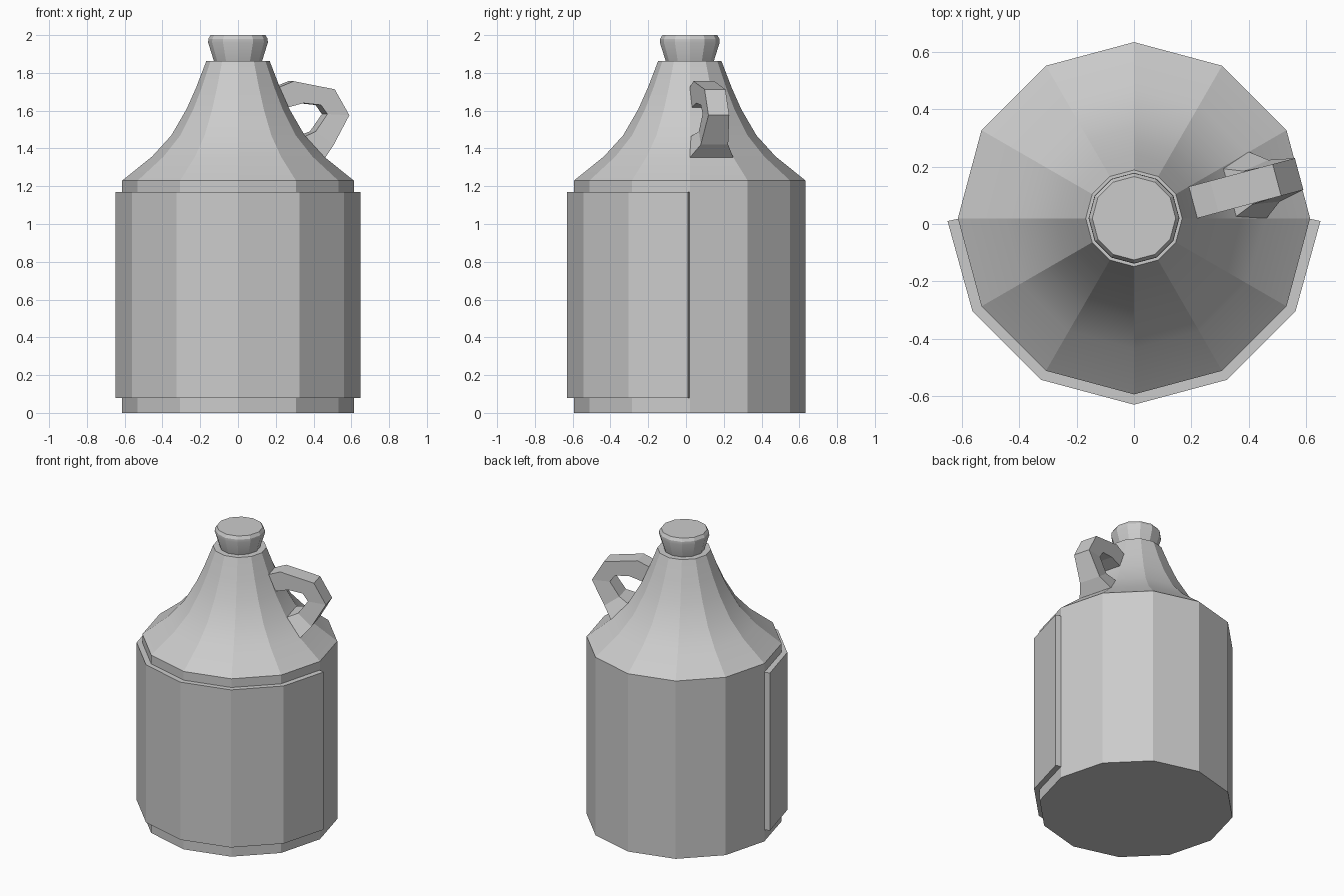
import bpy, bmesh
from math import cos, sin, radians
from mathutils import Vector

if "Cube" in bpy.data.objects:
    bpy.data.objects.remove(bpy.data.objects["Cube"])

SIDES = 12
CENTRE = Vector((0, 0.02, 0))


def ring_point(r, z, deg):
    return CENTRE + Vector((r * cos(radians(deg)), r * sin(radians(deg)), z))


def finish(name, bm, soft_rings=False):
    bmesh.ops.recalc_face_normals(bm, faces=bm.faces)
    if soft_rings:  # smooth gentle profile bends, keep the vertical facets crisp
        for f in bm.faces:
            f.smooth = True
        for e in bm.edges:
            level = abs(e.verts[0].co.z - e.verts[1].co.z) < 1e-4
            e.smooth = level and e.calc_face_angle(3) < radians(25)
    mesh = bpy.data.meshes.new(name)
    bm.to_mesh(mesh)
    bm.free()
    obj = bpy.data.objects.new(name, mesh)
    bpy.context.collection.objects.link(obj)
    return obj


def loft(bm, rings, caps=True):
    rows = [[bm.verts.new(p) for p in ring] for ring in rings]
    n = len(rows[0])
    for a, b in zip(rows, rows[1:]):
        for i in range(n):
            j = (i + 1) % n
            bm.faces.new((a[i], a[j], b[j], b[i]))
    if caps:
        bm.faces.new(rows[0])
        bm.faces.new(rows[-1])


def lathe(name, profile):
    bm = bmesh.new()
    loft(bm, [[ring_point(r, z, 360 * i / SIDES) for i in range(SIDES)]
              for r, z in profile])
    return finish(name, bm, True)


# Jug body with its concave shoulder
lathe("jug_body", [(0.613, 0), (0.613, 1.23), (0.454, 1.358), (0.353, 1.469),
                   (0.273, 1.607), (0.221, 1.724), (0.168, 1.862)])

# Flared stopper
lathe("stopper", [(0.125, 1.855), (0.158, 1.96), (0.157, 1.98), (0.145, 2.0)])

# Raised label panel around the front half
bm = bmesh.new()
sections = []
for k in range(7):
    deg = 180 + 30 * k
    shift = Vector((0, -0.01 if k in (0, 6) else 0, 0))
    sections.append([ring_point(0.605, 0.08, deg), ring_point(0.649, 0.08, deg) + shift,
                     ring_point(0.649, 1.17, deg) + shift, ring_point(0.605, 1.17, deg)])
loft(bm, sections)
finish("label_panel", bm)

# Loop handle: outer (radius, z), inner (radius, z), outer and inner half width
handle = [
    ((0.205, 1.722), (0.25, 1.615), 0.057, 0.057),
    ((0.29, 1.756), (0.345, 1.64), 0.057, 0.057),
    ((0.515, 1.713), (0.44, 1.63), 0.057, 0.057),
    ((0.595, 1.576), (0.475, 1.582), 0.057, 0.057),
    ((0.505, 1.42), (0.41, 1.49), 0.075, 0.06),
    ((0.445, 1.35), (0.335, 1.46), 0.12, 0.09),
]
out = Vector((cos(radians(15)), sin(radians(15)), 0))
side = Vector((-out.y, out.x, 0))


def handle_point(p, t):
    return CENTRE + out * p[0] + side * t + Vector((0, 0, p[1]))


bm = bmesh.new()
loft(bm, [[handle_point(o, -wo), handle_point(o, wo),
           handle_point(i, wi), handle_point(i, -wi)] for o, i, wo, wi in handle])
finish("handle", bm)
